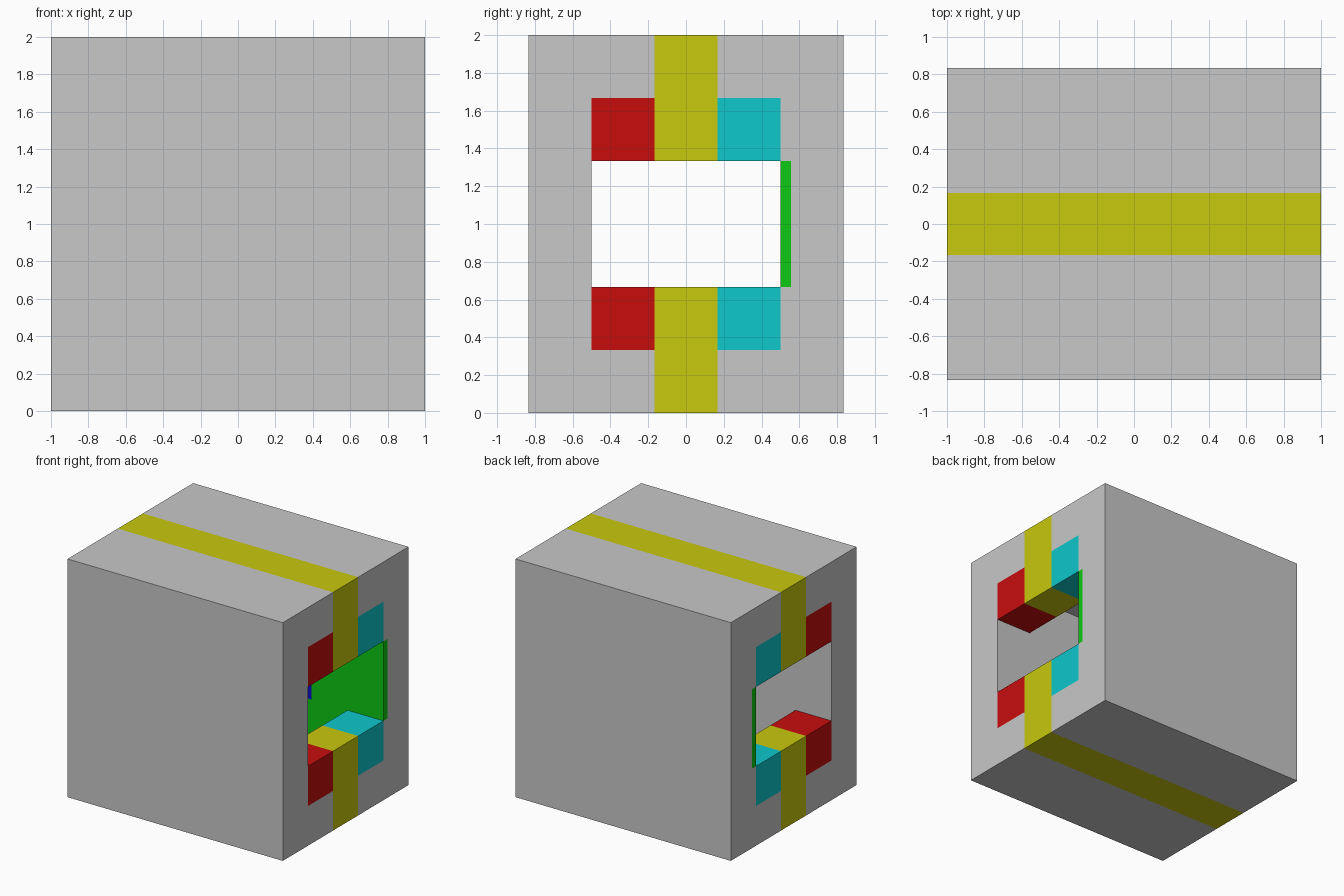
import bpy, bmesh
from mathutils import Vector

if "Cube" in bpy.data.objects:
    bpy.data.objects.remove(bpy.data.objects["Cube"])

# Flat colours
COLOURS = {
    "grey":   (0.58, 0.58, 0.58),
    "yellow": (0.58, 0.58, 0.004),
    "red":    (0.58, 0.004, 0.004),
    "cyan":   (0.004, 0.58, 0.60),
    "green":  (0.004, 0.58, 0.006),
    "blue":   (0.004, 0.004, 0.58),
}
NAMES = list(COLOURS)

# Grid planes: one-third blocks, with a thin extra row for the green edge strip
X = [-1 + n / 3 for n in range(7)]
Y = [-5/6, -1/2, -1/6, 1/6, 1/2, 0.555, 5/6]
Z = [n / 3 for n in range(7)]


def solid(i, j, k):
    """Hollow box one block thick, with a window in both ends."""
    if not all(0 <= n < 6 for n in (i, j, k)):
        return False
    inside_yz = 1 <= j <= 3 and 1 <= k <= 4
    room = 1 <= i <= 4 and inside_yz
    window = 1 <= j <= 3 and k in (2, 3)
    return not (room or window)


def colour(i, j, k, axis, side):
    end, middle = i in (0, 5), k in (2, 3)
    if axis == 1:
        # Inner back wall is green with a blue centre, other long walls are grey
        if j == 4 and side < 0:
            return "blue" if i in (2, 3) and middle else "green"
        return "grey"
    if axis == 0 and end and j == 4 and middle:
        return "green"                      # strip beside each window
    if j == 2:
        return "yellow"                     # band around the box
    if end and k in (1, 4) and j in (1, 3):
        return "red" if j == 1 else "cyan"  # blocks above and below the windows
    return "grey"


# Shell: keep only the exposed sides of the solid cells
bm = bmesh.new()
for i in range(6):
    for j in range(6):
        for k in range(6):
            if not solid(i, j, k):
                continue
            for axis in range(3):
                for side in (-1, 1):
                    near = [i, j, k]
                    near[axis] += side
                    if solid(*near):
                        continue
                    u, v = (axis + 1) % 3, (axis + 2) % 3
                    corners = []
                    for du, dv in ((0, 0), (1, 0), (1, 1), (0, 1))[::side]:
                        c = [i, j, k]
                        c[axis] += side > 0
                        c[u] += du
                        c[v] += dv
                        corners.append(bm.verts.new(Vector((X[c[0]], Y[c[1]], Z[c[2]]))))
                    face = bm.faces.new(corners)
                    face.material_index = NAMES.index(colour(i, j, k, axis, side))
bmesh.ops.remove_doubles(bm, verts=bm.verts, dist=1e-4)

mesh = bpy.data.meshes.new("hollow_box")
for name, rgb in COLOURS.items():
    mat = bpy.data.materials.new(name)
    mat.diffuse_color = (*rgb, 1)
    mat.use_nodes = True
    mat.node_tree.nodes["Principled BSDF"].inputs["Base Color"].default_value = mat.diffuse_color
    mesh.materials.append(mat)
bm.to_mesh(mesh)
bm.free()
bpy.context.collection.objects.link(bpy.data.objects.new("hollow_box", mesh))
